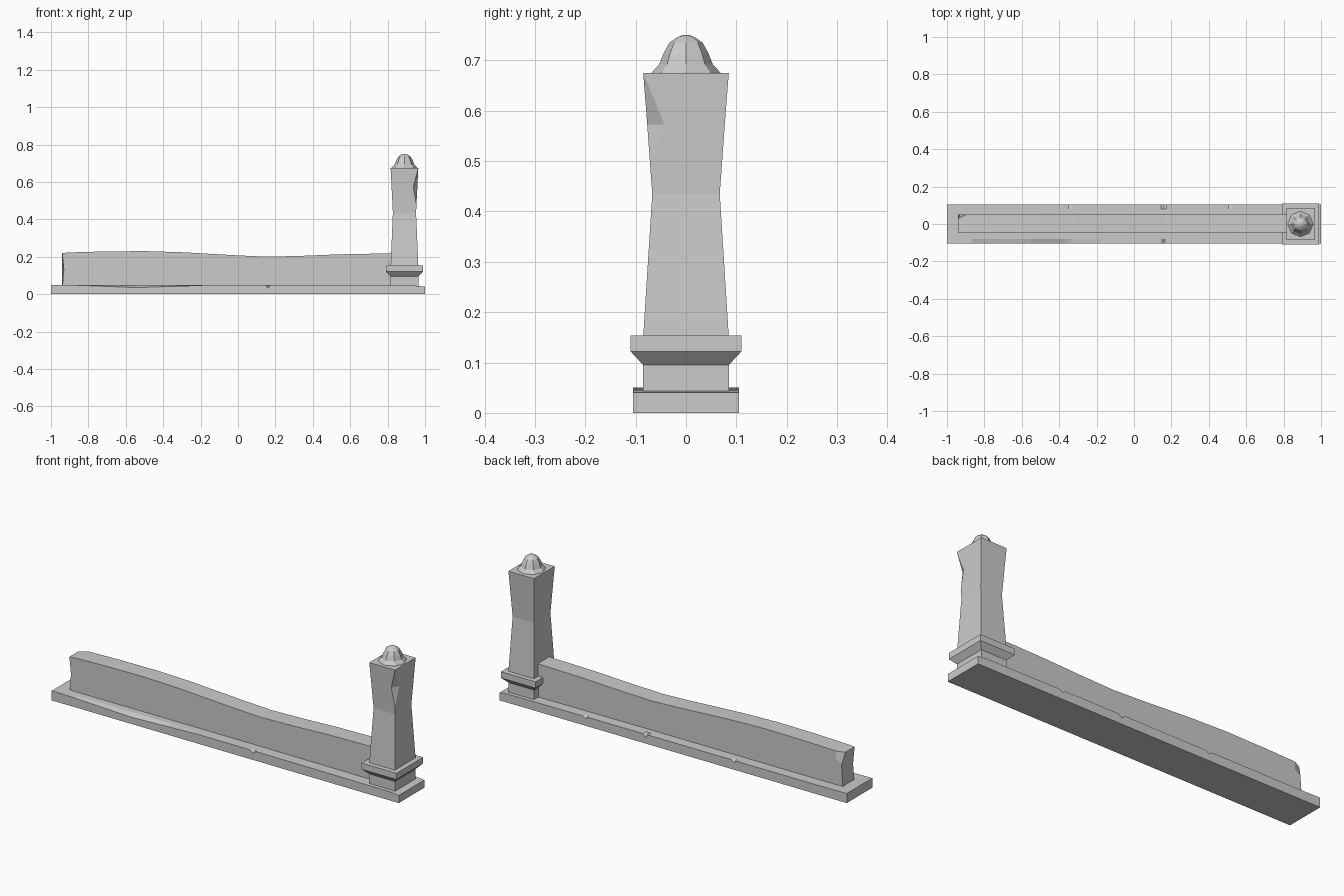
import bpy, bmesh, math

cube = bpy.data.objects.get("Cube")
if cube:
    bpy.data.objects.remove(cube, do_unlink=True)

stone = bpy.data.materials.new("grey stone")
stone.use_nodes = True
GREY = (0.6, 0.6, 0.6, 1)
stone.diffuse_color = GREY
stone.node_tree.nodes["Principled BSDF"].inputs["Base Color"].default_value = GREY


def loft(name, rings):
    """Skin a list of equal-length vertex rings and close both ends."""
    bm = bmesh.new()
    loops = [[bm.verts.new(p) for p in ring] for ring in rings]
    n = len(loops[0])
    for a, b in zip(loops, loops[1:]):
        for i in range(n):
            j = (i + 1) % n
            bm.faces.new((a[i], a[j], b[j], b[i]))
    bm.faces.new(loops[0])
    bm.faces.new(loops[-1])
    bmesh.ops.remove_doubles(bm, verts=bm.verts, dist=0.0005)
    bmesh.ops.recalc_face_normals(bm, faces=bm.faces)
    mesh = bpy.data.meshes.new(name)
    bm.to_mesh(mesh)
    bm.free()
    mesh.materials.append(stone)
    obj = bpy.data.objects.new(name, mesh)
    bpy.context.collection.objects.link(obj)
    return obj


def rect(hx, hy, z):
    return [(PX + sx * hx, sy * hy, z) for sx, sy in ((-1, -1), (1, -1), (1, 1), (-1, 1))]


PX = 0.89  # pillar centre

# Base slab: worn front edge, small chips along both top edges
W, INNER = 0.105, 0.08
stations = [(-1, 0.05, 0, 0), (-0.87, 0.048, 0, 0), (-0.55, 0.048, 0.013, 0),
            (-0.365, 0.048, 0.007, 0), (-0.35, 0.048, 0.006, 0.012),
            (-0.335, 0.048, 0.006, 0), (-0.18, 0.048, 0, 0),
            (0.145, 0.048, 0, 0), (0.16, 0.048, 0.016, 0.018), (0.175, 0.048, 0, 0),
            (0.49, 0.047, 0, 0), (0.505, 0.047, 0, 0.012), (0.52, 0.047, 0, 0),
            (0.95, 0.045, 0, 0), (1, 0.04, 0, 0)]
loft("base_slab", [[(x, -W, 0), (x, -W, z - front), (x, -INNER, z),
                    (x, INNER, z), (x, W, z - back), (x, W, 0)]
                   for x, z, front, back in stations])

# Low wall with a wavy top and a slightly hollow, chipped free end
FRONT, BACK = -0.045, 0.05
top_line = [(-0.94, 0.22), (-0.9, 0.223), (-0.72, 0.228), (-0.5, 0.23), (-0.3, 0.224),
            (0, 0.207), (0.16, 0.2), (0.35, 0.205), (0.55, 0.213), (0.86, 0.219)]
rings = []
for i, (x, z) in enumerate(top_line):
    hollow = 0.009 if i == 0 else 0
    chip = 0.02 if i == 0 else 0
    rings.append([(x, FRONT, 0.03), (x + hollow, FRONT, 0.13), (x, FRONT, z),
                  (x, BACK - chip, z), (x + hollow, BACK, z - 0.04 - chip), (x, BACK, 0.03)])
loft("low_wall", rings)

# Pillar foot and flared collar
loft("pillar_foot", [rect(0.074, 0.085, z) for z in (0.03, 0.1)])
loft("pillar_collar", [rect(0.074, 0.085, 0.095), rect(0.1, 0.11, 0.122),
                       rect(0.1, 0.11, 0.154)])

# Waisted shaft, with one broken corner at the front left
shaft = []
for z, hx, hy, bx, by in ((0.15, 0.074, 0.085, 0, 0), (0.435, 0.062, 0.067, 0, 0),
                          (0.475, 0.064, 0.07, 0, 0), (0.573, 0.069, 0.077, 0.022, 0.034),
                          (0.675, 0.074, 0.085, 0, 0)):
    shaft.append([(PX - hx, -hy, z), (PX + hx - bx, -hy, z), (PX + hx, -hy + by, z),
                  (PX + hx, hy, z), (PX - hx, hy, z)])
loft("pillar_shaft", shaft)

# Eight-sided bell-shaped cap
bell = ((0.67, 0.069), (0.676, 0.068), (0.692, 0.053), (0.713, 0.045),
        (0.735, 0.033), (0.746, 0.017), (0.75, 0.006))
loft("pillar_cap", [[(PX + r * math.cos(k * math.pi / 4), r * math.sin(k * math.pi / 4), z)
                     for k in range(8)] for z, r in bell])
